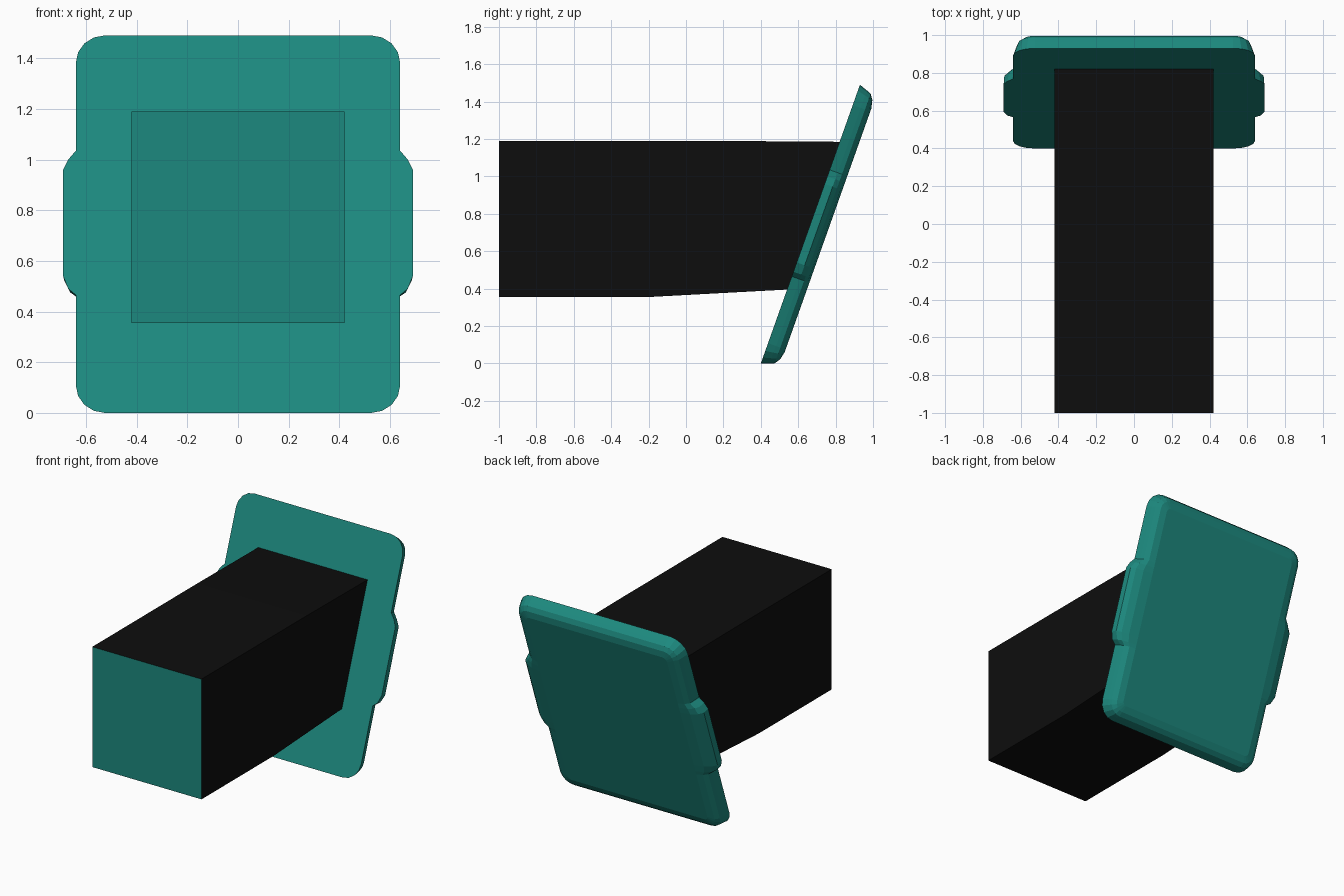
import bpy, bmesh
from math import sin, cos, pi, hypot

if "Cube" in bpy.data.objects:
    bpy.data.objects.remove(bpy.data.objects["Cube"])

def material(name, rgb):
    m = bpy.data.materials.new(name)
    m.diffuse_color = (*rgb, 1)
    m.use_nodes = True
    m.node_tree.nodes["Principled BSDF"].inputs["Base Color"].default_value = m.diffuse_color
    return m

teal = material("teal", (0.012, 0.25, 0.21))
black = material("black", (0.004, 0.004, 0.004))

def finish(bm, name, mats):
    bmesh.ops.recalc_face_normals(bm, faces=bm.faces)
    me = bpy.data.meshes.new(name)
    bm.to_mesh(me)
    bm.free()
    for m in mats:
        me.materials.append(m)
    ob = bpy.data.objects.new(name, me)
    bpy.context.collection.objects.link(ob)
    return ob

# Leaning plane of the panel: its front face runs from (y0, 0) up to (y0 + RUN, H)
Y0, RUN, H = 0.40, 0.53, 1.49
L = hypot(RUN, H)
S, C = RUN / L, H / L

def on_panel(x, v, t):
    return (x, Y0 + v * S + t * C, v * C - t * S)

# Outline of one panel layer: rounded corners plus a side tab
TAB = [(0, 0.465), (0.03, 0.49), (0.05, 0.54), (0.05, 0.96), (0.03, 1.0), (0, 1.035)]

def outline(inset, tab):
    w, r = 0.64 - inset, max(0.115 - inset, 0.03)
    lo, hi = inset, L - inset
    arc = [(i * pi / 8) for i in range(5)]
    half = [(w - r + r * sin(a), lo + r - r * cos(a)) for a in arc]
    half += [(w + dx * tab, z / C) for dx, z in TAB]
    half += [(w - r + r * cos(a), hi - r + r * sin(a)) for a in arc]
    return half + [(-x, v) for x, v in reversed(half)]

# Panel: layers of (depth, inset, tab size) with a rounded back rim
bm = bmesh.new()
layers = [(0, 0, 1), (0.045, 0.016, 1.25), (0.07, 0.026, 0.9),
          (0.09, 0.055, 0.5), (0.1, 0.1, 0)]
rings = [[bm.verts.new(on_panel(x, v, t)) for x, v in outline(i, k)]
         for t, i, k in layers]
for a, b in zip(rings, rings[1:]):
    n = len(a)
    for j in range(n):
        bm.faces.new((a[j], a[(j + 1) % n], b[(j + 1) % n], b[j]))
bm.faces.new(rings[0])
bm.faces.new(rings[-1])
finish(bm, "leaning_panel", [teal])

# Long box: side profile extruded across x, ending on the panel, teal front end
profile = [(-1, 0.355), (-0.2, 0.355), (Y0 + 0.395 * S / C, 0.395),
           (Y0 + 1.185 * S / C, 1.185), (0.15, 1.19), (-1, 1.19)]
bm = bmesh.new()
left, right = [[bm.verts.new((x, y, z)) for y, z in profile] for x in (-0.42, 0.42)]
n = len(profile)
for j in range(n):
    k = (j + 1) % n
    f = bm.faces.new((left[j], left[k], right[k], right[j]))
    f.material_index = 1 if j == n - 1 else 0
bm.faces.new(left)
bm.faces.new(right)
finish(bm, "long_box", [black, teal])
